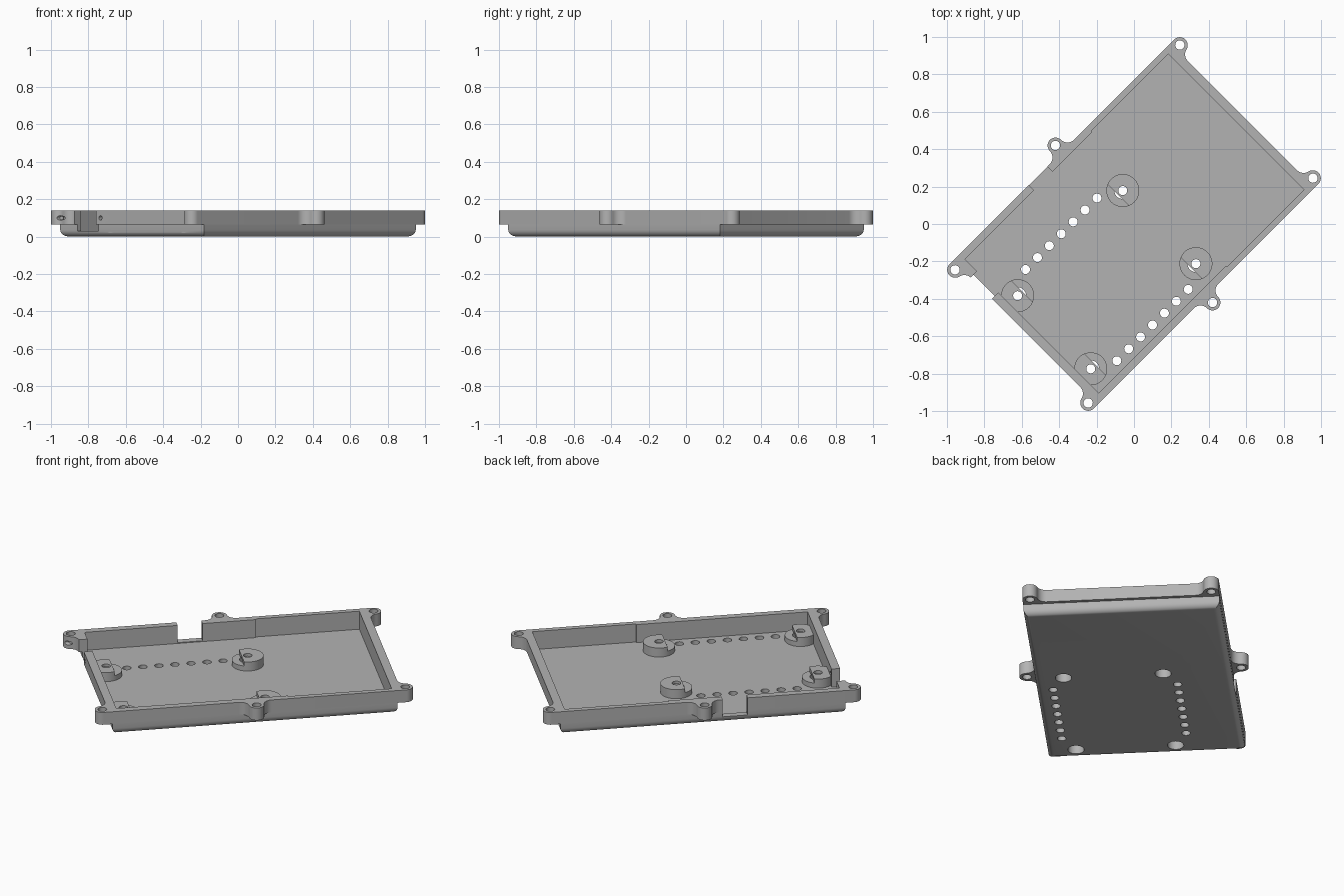
import bpy, bmesh
from math import cos, sin, radians, pi
from mathutils import Matrix

if "Cube" in bpy.data.objects:
    bpy.data.objects.remove(bpy.data.objects["Cube"])

TOP = 0.14      # rim height
BAND = 0.065    # underside of rim band
FLOOR = 0.03    # floor thickness

grey = bpy.data.materials.new("plain_grey")
grey.use_nodes = True
colour = (0.45, 0.45, 0.45, 1)
grey.diffuse_color = colour
grey.node_tree.nodes["Principled BSDF"].inputs["Base Color"].default_value = colour


def finish(bm, name):
    bmesh.ops.recalc_face_normals(bm, faces=bm.faces)
    mesh = bpy.data.meshes.new(name)
    bm.to_mesh(mesh)
    bm.free()
    mesh.materials.append(grey)
    obj = bpy.data.objects.new(name, mesh)
    bpy.context.collection.objects.link(obj)
    return obj


def prism(name, points, z0, z1, round_bottom=0):
    bm = bmesh.new()
    base = bm.faces.new([bm.verts.new((x, y, z0)) for x, y in points])
    grown = bmesh.ops.extrude_face_region(bm, geom=[base], use_keep_orig=True)
    for v in grown["geom"]:
        if isinstance(v, bmesh.types.BMVert):
            v.co.z = z1
    if round_bottom:
        bmesh.ops.recalc_face_normals(bm, faces=bm.faces)
        edges = [e for e in bm.edges if all(v.co.z == base.verts[0].co.z for v in e.verts)]
        bmesh.ops.bevel(bm, geom=edges, offset=round_bottom, segments=6,
                        profile=0.5, affect='EDGES')
    return finish(bm, name)


def box(name, x0, x1, y0, y1, z0, z1, **options):
    return prism(name, [(x0, y0), (x1, y0), (x1, y1), (x0, y1)], z0, z1, **options)


def arc(cx, cy, r, a0, a1, n=10):
    angles = [radians(a0 + (a1 - a0) * i / n) for i in range(n + 1)]
    return [(cx + r * cos(a), cy + r * sin(a)) for a in angles]


def cylinder(name, x, y, r, z0, z1, n=32):
    return prism(name, arc(x, y, r, 0, 360 - 360 / n, n - 1), z0, z1)


def combine(target, other, operation):
    other.hide_render = True
    mod = target.modifiers.new("combine", 'BOOLEAN')
    mod.operation = operation
    mod.solver = 'EXACT'
    mod.object = other
    bpy.context.view_layer.objects.active = target
    bpy.ops.object.modifier_apply(modifier=mod.name)
    bpy.data.objects.remove(other)


def cut(target, other):
    combine(target, other, 'DIFFERENCE')


# Lower pan with rounded bottom edges
tray = box("tray", -0.80, 0.80, -0.544, 0.544, 0, 0.1, round_bottom=0.036)

# Rim band with filleted screw ears, mirrored from one quarter
quarter = (arc(0, 0.594, 0.042, 90, 0) + arc(0.092, 0.595, 0.05, 180, 270)[1:]
           + arc(0.85, 0.503, 0.042, 90, -77, 16) + arc(0.87, 0.413, 0.05, 103, 180)[1:])
right_half = quarter + [(x, -y) for x, y in reversed(quarter)]
left_half = [(-x, y) for x, y in reversed(right_half)]
combine(tray, prism("rim_band", right_half + left_half[1:-1], BAND, TOP), 'UNION')

# Cavity, slightly wider towards one end
cut(tray, box("cavity", -0.772, 0.772, -0.505, 0.505, FLOOR, 0.2))
cut(tray, box("wide_cavity", 0.19, 0.772, -0.514, 0.514, FLOOR, 0.2))

# Stepped mounting bosses, each with a low ledge facing its partner
for bx, side in ((0.084, -1), (-0.711, 1)):
    for by in (0.169, -0.384):
        boss = cylinder("boss", bx, by, 0.088, FLOOR - 0.01, 0.085, 48)
        edges = sorted((bx + side * 0.034, bx + side * 0.2))
        cut(boss, box("ledge_cut", *edges, by - 0.2, by + 0.2, 0.06, 0.2))
        combine(tray, boss, 'UNION')
        cut(tray, cylinder("counterbore", bx, by, 0.045, -0.1, 0.068))
        cut(tray, cylinder("boss_hole", bx, by, 0.024, -0.1, 0.2))

# Two rows of round holes through the floor
for row in (0.238, -0.452):
    for i in range(7):
        cut(tray, cylinder("vent_hole", -0.582 + i * 0.09, row, 0.024, -0.1, 0.05, 24))

# Screw holes in the ears
for x, y in ((0.85, 0.503), (-0.85, 0.503), (0, 0.594)):
    for s in (1, -1):
        cut(tray, cylinder("ear_hole", x, y * s, 0.025, 0.05, 0.2, 24))

# Openings in the side and end walls
cut(tray, box("side_notch", -0.25, -0.11, 0.48, 0.6, FLOOR + 0.005, 0.2))
cut(tray, box("end_notch", -0.9, -0.76, 0.255, 0.415, FLOOR, 0.2))

# Small fixing holes either side of the end opening
for y in (0.47, 0.22):
    hole = cylinder("fixing_hole", 0, 0, 0.012, -0.1, 0.1, 16)
    hole.data.transform(Matrix.Translation((-0.85, y, 0.1)) @ Matrix.Rotation(pi / 2, 4, 'Y'))
    cut(tray, hole)

# Turn the tray diagonally and shade it
tray.data.transform(Matrix.Rotation(pi / 4, 4, 'Z'))
bpy.ops.object.select_all(action='DESELECT')
tray.select_set(True)
bpy.context.view_layer.objects.active = tray
bpy.ops.object.shade_smooth_by_angle(angle=radians(30))
